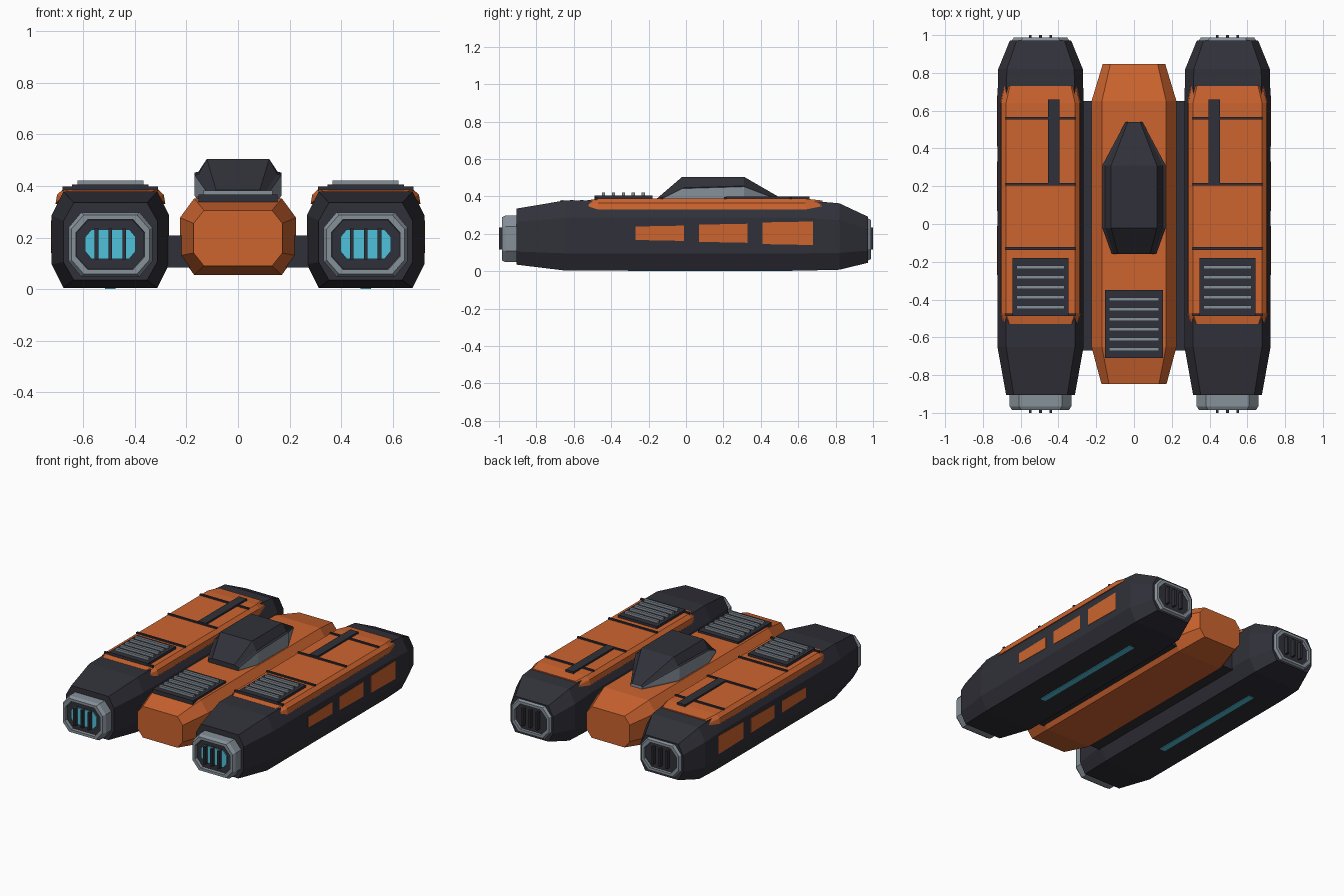
import bpy, bmesh

cube = bpy.data.objects.get("Cube")
if cube:
    bpy.data.objects.remove(cube, do_unlink=True)


def material(name, rgb):
    m = bpy.data.materials.new(name)
    m.use_nodes = True
    m.diffuse_color = (*rgb, 1)
    m.node_tree.nodes["Principled BSDF"].inputs["Base Color"].default_value = (*rgb, 1)
    return m


ORANGE = material("burnt orange", (0.61, 0.127, 0.028))
DARK = material("charcoal", (0.03, 0.03, 0.041))
GREY = material("steel grey", (0.24, 0.28, 0.32))
CYAN = material("glowing cyan", (0.08, 0.54, 0.71))


def loft(name, rings, mats, rule=None):
    """Skin matching rings of points, cap both ends, colour faces by a rule."""
    bm = bmesh.new()
    loops = [[bm.verts.new(p) for p in ring] for ring in rings]
    n = len(loops[0])
    for a, b in zip(loops, loops[1:]):
        for j in range(n):
            k = (j + 1) % n
            bm.faces.new((a[j], a[k], b[k], b[j]))
    bm.faces.new(loops[0])
    bm.faces.new(loops[-1])
    bmesh.ops.recalc_face_normals(bm, faces=bm.faces)
    if rule:
        for f in bm.faces:
            f.material_index = rule(f)
    mesh = bpy.data.meshes.new(name)
    bm.to_mesh(mesh)
    bm.free()
    for m in mats:
        mesh.materials.append(m)
    obj = bpy.data.objects.new(name, mesh)
    bpy.context.collection.objects.link(obj)
    return obj


def box(name, x0, x1, y0, y1, z0, z1, mat):
    ring = [(x0, z0), (x1, z0), (x1, z1), (x0, z1)]
    return loft(name, [[(x, y, z) for x, z in ring] for y in (y0, y1)], [mat])


def octagon(cx, y, hw, z0, z1, cut_x, cut_z):
    half = [(hw - cut_x, z0), (hw, z0 + cut_z), (hw, z1 - cut_z), (hw - cut_x, z1)]
    return [(cx + x, y, z) for x, z in half] + [(cx - x, y, z) for x, z in reversed(half)]


def vent(name, cx, hw, y0, y1, z, count):
    """Dark plate with raised grey slats."""
    box(name + "_plate", cx - hw, cx + hw, y0, y1, z - 0.02, z + 0.014, DARK)
    step = (y1 - y0 - 0.095) / (count - 1)
    for i in range(count):
        y = y0 + 0.047 + i * step
        box(f"{name}_slat_{i + 1}", cx - hw + 0.02, cx + hw - 0.02,
            y - 0.009, y + 0.009, z, z + 0.03, GREY)


# Central hull
loft("central_hull", [octagon(0, y, hw, z0, z1, cx, cz) for y, hw, z0, z1, cx, cz in (
    (-0.848, 0.172, 0.09, 0.305, 0.04, 0.05),
    (-0.65, 0.225, 0.055, 0.352, 0.055, 0.075),
    (0.65, 0.225, 0.055, 0.352, 0.055, 0.075),
    (0.848, 0.165, 0.09, 0.305, 0.04, 0.05))], [ORANGE])
vent("hull_vent", 0, 0.153, -0.71, -0.35, 0.352, 6)
box("cross_beam", -0.32, 0.32, -0.67, 0.65, 0.083, 0.207, DARK)


# Canopy: grey lower skirt, dark upper shell
def canopy_ring(y, hw, waist, top):
    half = [(0.93 * hw, 0.345), (hw, 0.362), (hw, waist), (0.91 * hw, waist + 0.004), (0.72 * hw, top)]
    return [(x, y, z) for x, z in half] + [(-x, y, z) for x, z in reversed(half)]


def canopy_rule(f):
    if f.normal.y < -0.9:
        return 1
    skirt = abs(f.normal.z) < 0.3 and abs(f.calc_center_median().x) > 0.93 * max(abs(v.co.x) for v in f.verts) * 0.8
    low = max(v.co.z for v in f.verts) < 0.465
    return 0 if low and (skirt or f.normal.z < 0.5 or f.normal.y > 0.9) else 1


loft("canopy", [canopy_ring(*s) for s in (
    (-0.16, 0.118, 0.372, 0.385),
    (-0.02, 0.168, 0.442, 0.505),
    (0.31, 0.168, 0.452, 0.505),
    (0.54, 0.045, 0.365, 0.372))], [GREY, DARK], canopy_rule)


def end_cap(name, cx, y_root, y_face, hw, z0, z1):
    """Grey collar with a recessed dark face."""
    d = 0.02 if y_face > y_root else -0.02
    rings = [octagon(cx, y_root, hw, z0, z1, 0.05, 0.06),
             octagon(cx, y_face - d, hw, z0, z1, 0.05, 0.06),
             octagon(cx, y_face, hw - 0.012, z0 + 0.01, z1 - 0.01, 0.048, 0.055),
             octagon(cx, y_face, hw - 0.03, z0 + 0.028, z1 - 0.028, 0.045, 0.05),
             octagon(cx, y_face - d, hw - 0.032, z0 + 0.03, z1 - 0.03, 0.045, 0.05)]
    loft(name, rings, [GREY, DARK],
         lambda f: int(len(f.verts) == 8 and abs(f.calc_center_median().y - y_root) > 0.01))


for s, side in ((1, "left"), (-1, "right")):
    c = 0.495 * s

    # Side pod body
    loft(side + "_pod", [octagon(c, y, hw, z0, z1, cx, cz) for y, hw, z0, z1, cx, cz in (
        (-0.905, 0.182, 0.035, 0.335, 0.04, 0.07),
        (-0.65, 0.228, 0.004, 0.378, 0.046, 0.092),
        (0.65, 0.228, 0.004, 0.378, 0.046, 0.092),
        (0.82, 0.224, 0.008, 0.363, 0.046, 0.09),
        (0.972, 0.162, 0.045, 0.292, 0.036, 0.065))], [DARK])

    # Orange armour wrapped over the pod shoulders
    rings = []
    for y, w, top in ((-0.53, 0.194, 0.379), (-0.47, 0.213, 0.388), (0.64, 0.213, 0.388), (0.73, 0.192, 0.378)):
        half = [(w, top - 0.058 if w > 0.2 else top - 0.03), (w - 0.006, top - 0.022), (w - 0.03, top)]
        rings.append([(c + x, y, z) for x, z in half] + [(c - x, y, z) for x, z in reversed(half)])
    loft(side + "_top_armour", rings, [ORANGE])

    # Deck straps, spine and vent
    for i, y in enumerate((-0.48, -0.13, 0.21, 0.56)):
        box(f"{side}_strap_{i + 1}", c - 0.185, c + 0.185, y - 0.007, y + 0.007, 0.38, 0.397, DARK)
    box(side + "_deck_spine", s * 0.425 - 0.03, s * 0.425 + 0.03, 0.215, 0.66, 0.38, 0.4, DARK)
    vent(side + "_pod_vent", c, 0.148, -0.488, -0.18, 0.391, 5)

    # Outer side panels, growing towards the back
    for i, (y0, y1, h) in enumerate(((-0.27, -0.01, 0.036), (0.07, 0.33, 0.046), (0.41, 0.68, 0.058))):
        outline = [(y0, 0.203 - h), (y1, 0.203 - h - 0.005), (y1, 0.203 + h + 0.005), (y0, 0.203 + h)]
        loft(f"{side}_side_panel_{i + 1}",
             [[(s * x, y, z) for y, z in outline] for x in (0.72, 0.7255)], [ORANGE])

    # Glowing strip under the pod
    box(side + "_belly_strip", c - 0.02, c + 0.02, -0.31, 0.57, 0, 0.007, CYAN)

    # Engine collars and grilles
    end_cap(side + "_front_collar", c, -0.89, -0.985, 0.163, 0.048, 0.298)
    end_cap(side + "_back_collar", c, 0.95, 0.988, 0.153, 0.055, 0.285)
    loft(side + "_front_glow", [octagon(c, y, 0.098, 0.117, 0.232, 0.025, 0.03) for y in (-0.96, -0.972)], [CYAN])
    for i in (-1, 0, 1):
        x = c + i * 0.054
        box(f"{side}_front_bar_{i + 2}", x - 0.007, x + 0.007, -1.0, -0.96, 0.115, 0.235, DARK)
        box(f"{side}_back_bar_{i + 2}", x - 0.007, x + 0.007, 0.96, 1.0, 0.115, 0.235, DARK)
